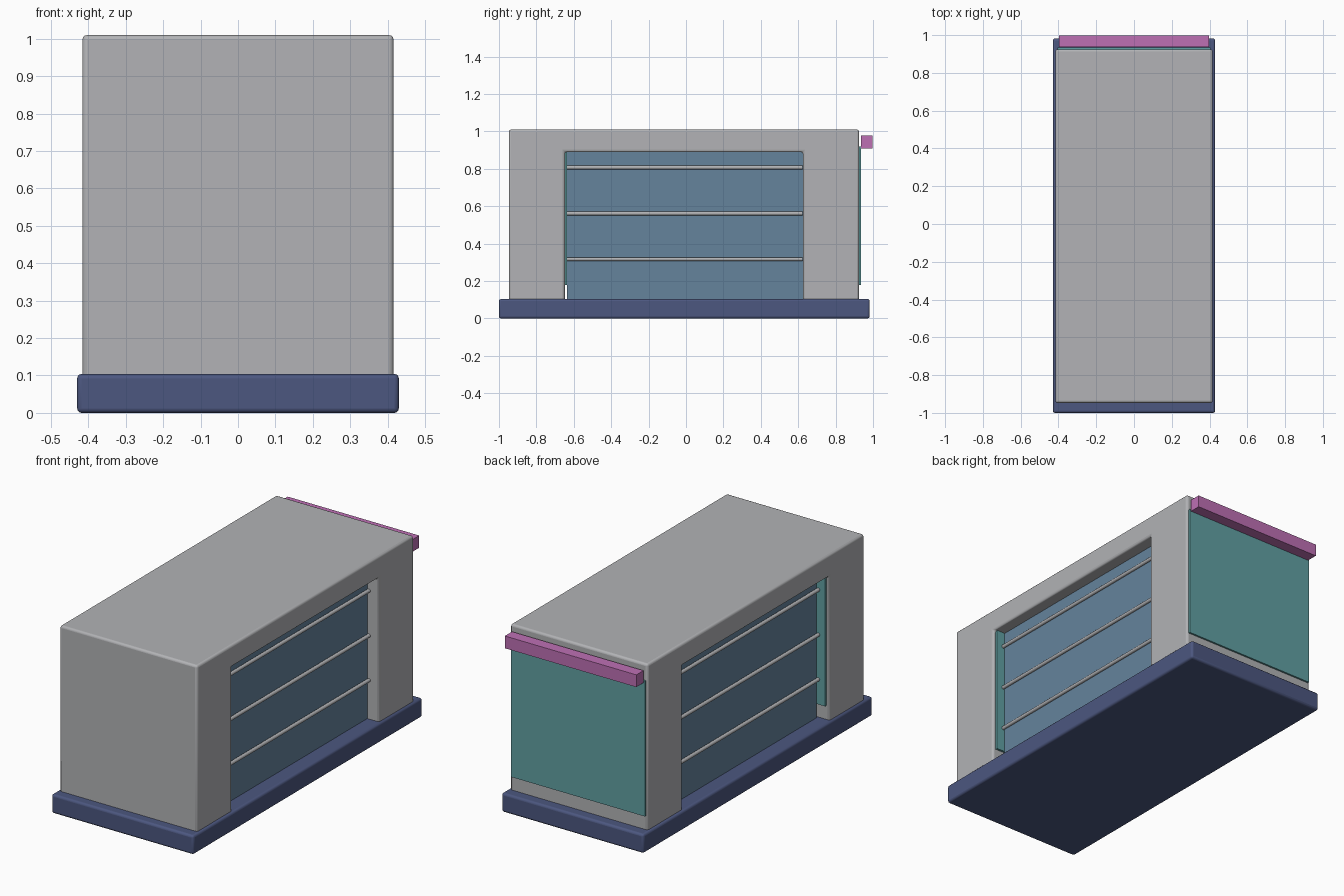
import bpy, bmesh, math

if "Cube" in bpy.data.objects:
    bpy.data.objects.remove(bpy.data.objects["Cube"])


def material(name, rgb):
    m = bpy.data.materials.new(name)
    m.diffuse_color = (*rgb, 1)
    m.use_nodes = True
    m.node_tree.nodes["Principled BSDF"].inputs["Base Color"].default_value = m.diffuse_color
    return m


GREY = material("light grey", (0.445, 0.45, 0.465))
NAVY = material("navy", (0.072, 0.095, 0.215))
BLUE = material("steel blue", (0.13, 0.227, 0.332))
TEAL = material("teal", (0.119, 0.352, 0.366))
PINK = material("orchid pink", (0.51, 0.16, 0.455))


def finish(bm, name, mat, bevel=0.0):
    bmesh.ops.recalc_face_normals(bm, faces=bm.faces)
    me = bpy.data.meshes.new(name)
    bm.to_mesh(me)
    bm.free()
    me.materials.append(mat)
    ob = bpy.data.objects.new(name, me)
    bpy.context.collection.objects.link(ob)
    if bevel:
        mod = ob.modifiers.new("bevel", 'BEVEL')
        mod.width = bevel
        mod.segments = 3
        mod.limit_method = 'ANGLE'
        bpy.context.view_layer.objects.active = ob
        ob.select_set(True)
        bpy.ops.object.shade_smooth_by_angle(angle=math.radians(35))
        ob.select_set(False)
    return ob


def extrude_x(name, profile, half, mat, bevel=0.0):
    """Extrude a (y, z) profile from -half to +half along x."""
    bm = bmesh.new()
    face = bm.faces.new([bm.verts.new((-half, y, z)) for y, z in profile])
    out = bmesh.ops.extrude_face_region(bm, geom=[face])
    verts = [v for v in out["geom"] if isinstance(v, bmesh.types.BMVert)]
    bmesh.ops.translate(bm, verts=verts, vec=(2 * half, 0, 0))
    return finish(bm, name, mat, bevel)


def box(name, half, y0, y1, z0, z1, mat, bevel=0.0):
    return extrude_x(name, [(y0, z0), (y1, z0), (y1, z1), (y0, z1)], half, mat, bevel)


# Plinth
box("base", 0.43, -1.0, 0.982, 0.0, 0.104, NAVY, 0.012)

# Shell: two end pillars joined by the roof, open on both long sides
extrude_x("shell", [(-0.947, 0.08), (-0.648, 0.08), (-0.648, 0.89), (0.625, 0.89),
                    (0.625, 0.08), (0.925, 0.08), (0.925, 1.01), (-0.947, 1.01)],
          0.416, GREY, 0.012)

# Recessed side panels
box("side_panels", 0.345, -0.637, 0.626, 0.09, 0.895, BLUE)

# Horizontal rails on both sides
for side, sx in (("right", 1), ("left", -1)):
    for i, z in enumerate((0.317, 0.561, 0.807)):
        bm = bmesh.new()
        bmesh.ops.create_cone(bm, cap_ends=True, segments=12, radius1=0.01,
                              radius2=0.01, depth=1.26)
        for v in bm.verts:
            x, y, zz = v.co
            v.co = (sx * 0.355 + x, zz - 0.006, z + y)
        rail = finish(bm, f"{side}_rail_{i + 1}", GREY)
        for p in rail.data.polygons:
            p.use_smooth = len(p.vertices) == 4

# Shutters: one inside the front pillar, one on the back
box("inner_shutter", 0.397, -0.65, -0.636, 0.18, 0.895, TEAL)
box("back_shutter", 0.405, 0.915, 0.935, 0.18, 0.92, TEAL)

# Bar above the back shutter
box("back_bar", 0.398, 0.936, 0.998, 0.91, 0.977, PINK)
